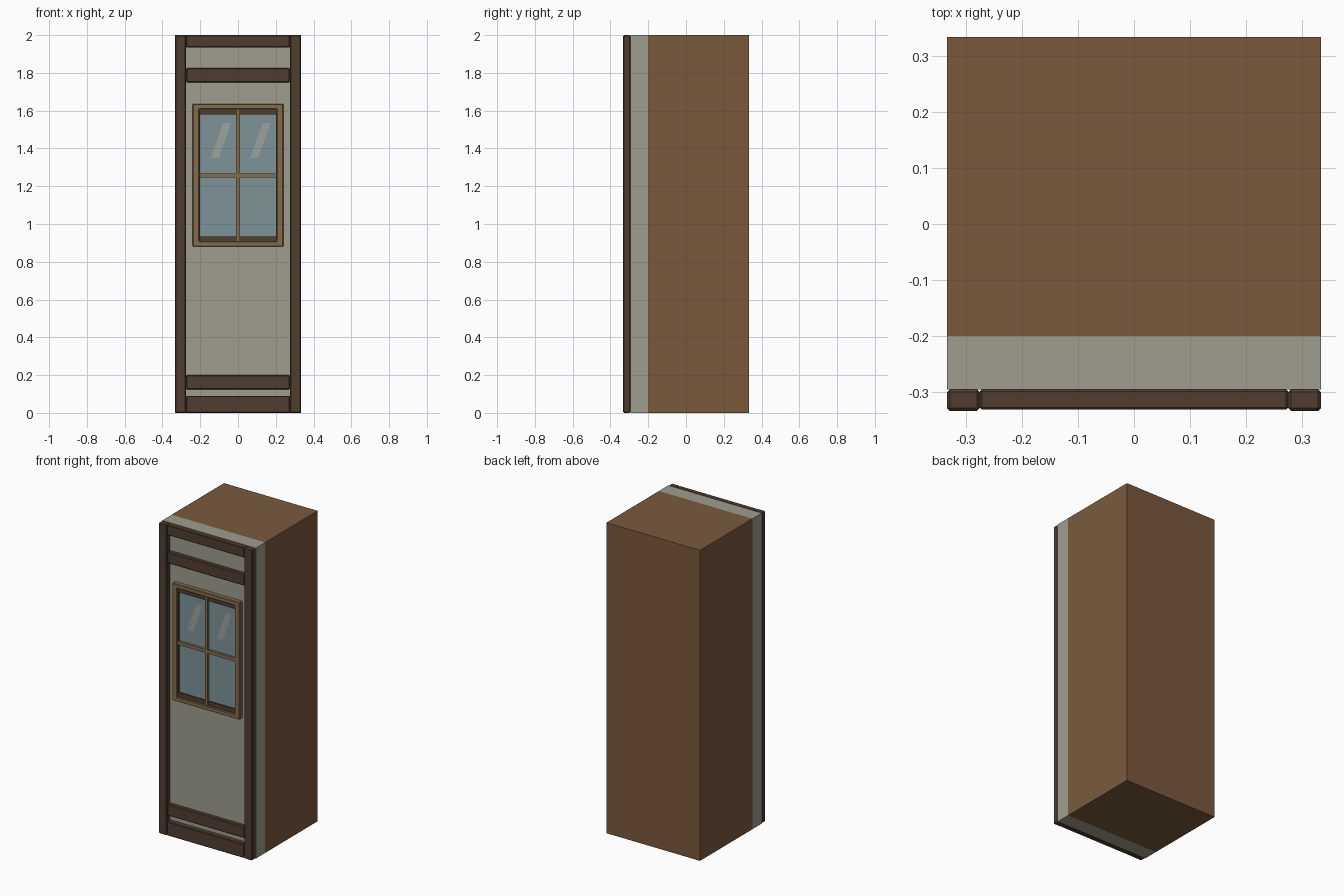
import bpy

if "Cube" in bpy.data.objects:
    bpy.data.objects.remove(bpy.data.objects["Cube"])


def material(name, rgb):
    m = bpy.data.materials.new(name)
    m.diffuse_color = (*rgb, 1)
    m.use_nodes = True
    m.node_tree.nodes["Principled BSDF"].inputs["Base Color"].default_value = m.diffuse_color
    return m


BROWN = material("brown_wall", (0.195, 0.102, 0.048))
PLASTER = material("plaster", (0.35, 0.34, 0.275))
DARK = material("dark_timber", (0.08, 0.048, 0.031))
FRAME = material("frame_wood", (0.235, 0.15, 0.075))
GLASS = material("glass", (0.205, 0.295, 0.31))
GLINT = material("glint", (0.34, 0.36, 0.335))


def mesh(name, verts, faces, mat):
    me = bpy.data.meshes.new(name)
    me.from_pydata(verts, [], faces)
    me.materials.append(mat)
    ob = bpy.data.objects.new(name, me)
    bpy.context.collection.objects.link(ob)
    return ob


def box(name, x, y, z, mat, bevel=0):
    verts = [(a, b, c) for c in z for b in y for a in x]
    faces = [(0, 2, 3, 1), (4, 5, 7, 6), (0, 1, 5, 4),
             (2, 6, 7, 3), (0, 4, 6, 2), (1, 3, 7, 5)]
    ob = mesh(name, verts, faces, mat)
    if bevel:
        b = ob.modifiers.new("chamfer", "BEVEL")
        b.width, b.segments = bevel, 1
    return ob


def ring(name, outer, inner, y, mat, bevel=0):
    """Rectangular frame; outer and inner are (half width, z low, z high)."""
    verts = [(sx * w, yy, zz) for yy in y for w, lo, hi in (outer, inner)
             for sx, zz in ((-1, lo), (1, lo), (1, hi), (-1, hi))]
    faces = []
    for i in range(4):
        j = (i + 1) % 4
        faces += [(i, j, j + 4, i + 4), (i + 8, i + 12, j + 12, j + 8),
                  (i, i + 8, j + 8, j), (i + 4, j + 4, j + 12, i + 12)]
    ob = mesh(name, verts, faces, mat)
    if bevel:
        b = ob.modifiers.new("chamfer", "BEVEL")
        b.width, b.segments = bevel, 1
    return ob


H = 1 / 3
FACE = -0.295

# Solid body and plaster layer
box("body", (-H, H), (-0.2, H), (0, 2), BROWN)
box("plaster_panel", (-H, H), (FACE, -0.2), (0, 2), PLASTER)

# Timber posts and cross beams
for side, x in (("left", (-H, -0.275)), ("right", (0.275, H))):
    box(side + "_post", x, (-H, FACE), (0, 2), DARK, 0.005)
for name, z in (("bottom", (0, 0.09)), ("top", (1.935, 2))):
    box(name + "_beam", (-0.275, 0.275), (-0.331, FACE), z, DARK, 0.004)
for name, z in (("lower", (0.125, 0.2)), ("upper", (1.75, 1.825))):
    box(name + "_rail", (-0.275, 0.275), (-0.325, FACE), z, DARK, 0.005)

# Window: outer frame, dark sash, glass and glazing bars
ring("window_frame", (0.24, 0.88, 1.635), (0.205, 0.907, 1.608),
     (-0.328, FACE), FRAME, 0.004)
ring("window_sash", (0.207, 0.905, 1.61), (0.201, 0.935, 1.58),
     (-0.316, FACE), DARK)
box("window_glass", (-0.203, 0.203), (-0.308, FACE), (0.93, 1.585), GLASS)
box("vertical_bar", (-0.01, 0.01), (-0.324, -0.305), (0.9, 1.615), FRAME)
box("horizontal_bar", (-0.215, 0.215), (-0.323, -0.305), (1.245, 1.267), FRAME)

# Slanted reflections on the upper panes
for side, x in (("left", -0.145), ("right", 0.065)):
    pts = ((x, 1.35), (x + 0.042, 1.35), (x + 0.108, 1.535), (x + 0.066, 1.535))
    mesh(side + "_glint", [(a, -0.3095, c) for a, c in pts], [(0, 1, 2, 3)], GLINT)
